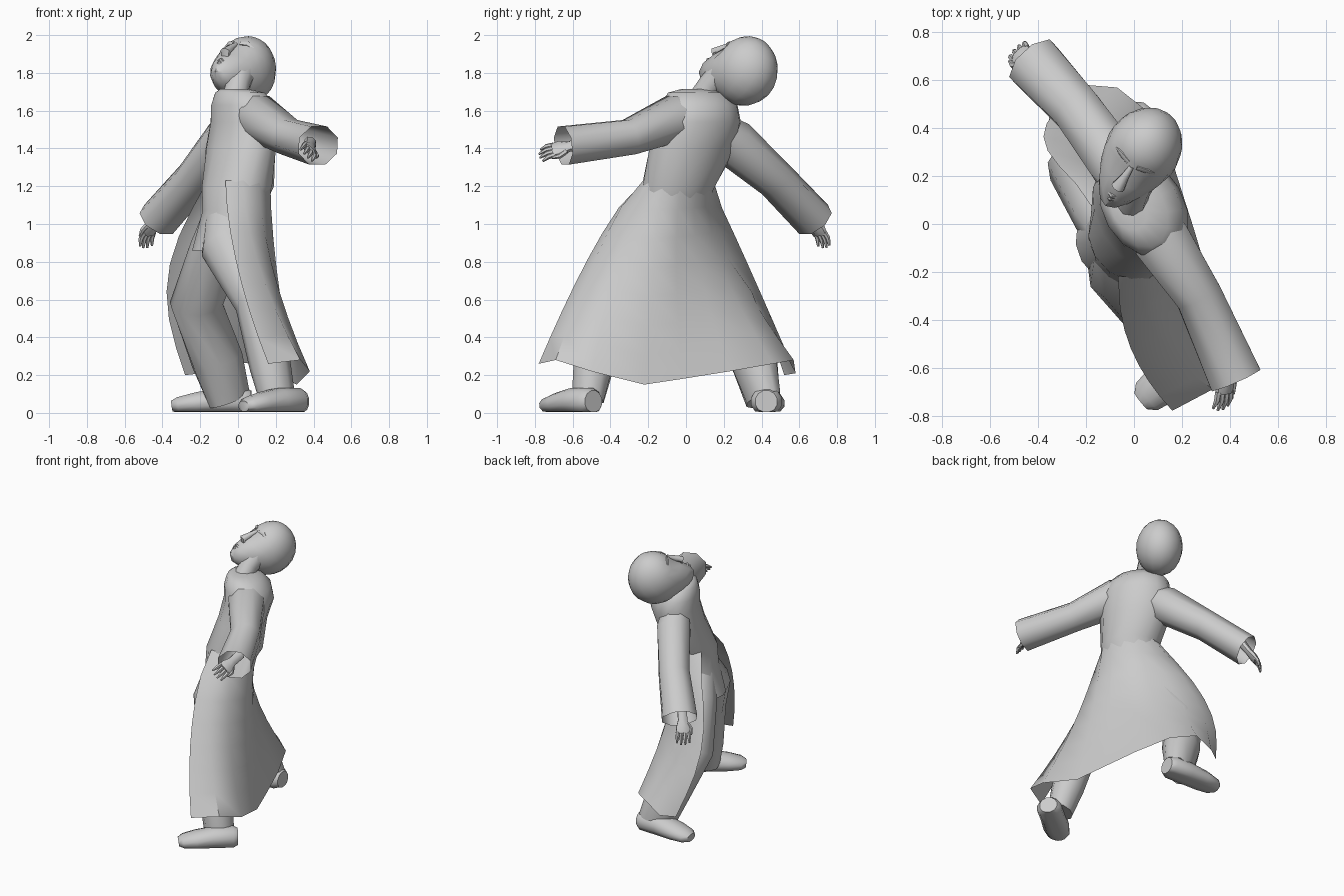
import bpy, bmesh, math
from mathutils import Vector as V

cube = bpy.data.objects.get("Cube")
if cube:
    bpy.data.objects.remove(cube)

grey = bpy.data.materials.new("plain grey")
grey.use_nodes = True
grey.diffuse_color = (0.6, 0.6, 0.6, 1)
grey.node_tree.nodes["Principled BSDF"].inputs["Base Color"].default_value = (0.6, 0.6, 0.6, 1)


def finish(name, bm, angle=50):
    bmesh.ops.recalc_face_normals(bm, faces=bm.faces)
    mesh = bpy.data.meshes.new(name)
    bm.to_mesh(mesh)
    bm.free()
    mesh.materials.append(grey)
    ob = bpy.data.objects.new(name, mesh)
    bpy.context.collection.objects.link(ob)
    bpy.ops.object.select_all(action='DESELECT')
    ob.select_set(True)
    bpy.context.view_layer.objects.active = ob
    bpy.ops.object.shade_smooth_by_angle(angle=math.radians(angle))


def bridge(bm, rings, closed=True):
    n = len(rings[0])
    for a, b in zip(rings, rings[1:]):
        for i in range(n if closed else n - 1):
            j = (i + 1) % n
            bm.faces.new((a[i], a[j], b[j], b[i]))


def loft(bm, path, radii, n=10, up=(0, 0, 1), end=True, floor=None):
    """Loft ellipses of (across, upward) radii along a path."""
    path = [V(p) for p in path]
    rings = []
    for k, (p, (ra, rb)) in enumerate(zip(path, radii)):
        t = (path[min(k + 1, len(path) - 1)] - path[max(k - 1, 0)]).normalized()
        side = t.cross(V(up)).normalized()
        top = side.cross(t)
        ring = []
        for i in range(n):
            a = math.tau * (i + 0.5) / n
            q = p + side * ra * math.cos(a) + top * rb * math.sin(a)
            if floor is not None:
                q.z = max(q.z, floor)
            ring.append(bm.verts.new(q))
        rings.append(ring)
    bridge(bm, rings)
    bm.faces.new(rings[0])
    if end:
        bm.faces.new(rings[-1])


def tube(name, *args, **kwargs):
    bm = bmesh.new()
    loft(bm, *args, **kwargs)
    finish(name, bm)


# Torso: level ellipses turned towards the chest direction
SIDE, FRONT = V((-0.5, 0.86, 0)), V((-0.86, -0.5, 0))
bm = bmesh.new()
rings = []
for x, y, z, depth, width in ((-.02, .06, 1.715, .07, .09), (.01, .06, 1.695, .12, .17),
                              (.03, .07, 1.63, .16, .22), (.04, .07, 1.54, .17, .24),
                              (.015, .035, 1.4, .165, .25), (0, -.04, 1.2, .19, .2),
                              (-.03, -.08, 1.07, .15, .19), (-.09, -.08, .86, .15, .17)):
    rings.append([bm.verts.new(V((x, y, z)) + FRONT * depth * math.cos(math.tau * i / 14)
                               + SIDE * width * math.sin(math.tau * i / 14)) for i in range(14)])
bridge(bm, rings)
bm.faces.new(rings[0])
bm.faces.new(rings[-1])
finish("torso", bm)

# Open coat skirt: waist arc spreading down to the hem, hollow behind the hips
hem = ((.16, -.78, .26), (.33, -.69, .28), (.38, -.5, .22), (.31, -.22, .15), (.25, -.02, .18),
       (.17, .23, .22), (.07, .46, .26), (-.07, .57, .28), (-.19, .58, .21), (-.28, .52, .2))
bm = bmesh.new()
rings = []
for row in range(8):
    t = row / 7
    ring = []
    for c, (hx, hy, hz) in enumerate(hem):
        a = math.radians(-111 + 29 * c)
        w = V((.187 * math.cos(a), -.042 + .187 * math.sin(a), 1.23))
        spread = .73 if c < 4 else 1.5 if c < 8 else .95 if c < 9 else .72
        p = V((w.x + (hx - w.x) * t ** 1.7, w.y + (hy - w.y) * t ** spread, w.z + (hz - w.z) * t))
        p.x -= .175 * math.sin(math.pi * t) * max(0, c - 6) / 3
        if 3 < c < 8:
            p += FRONT * .09 * math.sin(math.pi * t ** .75) * math.sin(math.pi * (c - 3) / 5)
        ring.append(bm.verts.new(p))
    rings.append(ring)
bridge(bm, rings, closed=False)
finish("coat_skirt", bm)

# Sleeves, open at the cuffs
tube("left_sleeve", ((.04, .12, 1.56), (.11, -.06, 1.56), (.27, -.3, 1.46), (.425, -.65, 1.415)),
     ((.08, .08), (.13, .13), (.105, .1), (.12, .11)), 8, end=False)
tube("right_sleeve", ((.02, .08, 1.56), (-.075, .25, 1.43), (-.235, .475, 1.235), (-.42, .675, 1.025)),
     ((.08, .08), (.12, .13), (.11, .105), (.125, .105)), 8, end=False)


# Hands: palm, four fingers and a thumb
def hand(name, wrist, direction, up, thumb_side):
    bm = bmesh.new()
    w, d = V(wrist), V(direction).normalized()
    side = d.cross(V(up)).normalized()
    top = side.cross(d)
    loft(bm, (w - d * .1, w, w + d * .05, w + d * .09),
         ((.035, .03), (.033, .024), (.05, .026), (.046, .02)), 8, up)
    for i in range(4):
        base = w + d * .08 + side * (i - 1.5) * .024
        tip = base + d * (.09 - .012 * abs(i - 1.5)) - top * .02 + side * (i - 1.5) * .005
        loft(bm, (base, (base + tip) / 2 + top * .008, tip),
             ((.014, .014), (.013, .013), (.006, .006)), 6, up)
    base = w + d * .02 + side * thumb_side * .03
    out = side * thumb_side * .025
    loft(bm, (base, base + d * .04 + out, base + d * .08 + out),
         ((.015, .015), (.014, .014), (.006, .006)), 6, up)
    finish(name, bm)


hand("left_hand", (.38, -.62, 1.41), (-.03, -.9, -.2), (.6, 0, .6), -1)
hand("right_hand", (-.445, .675, 1.02), (-.3, .37, -.7), (-.5, .5, .5), -1)

# Legs and shoes
tube("left_leg", ((-.05, -.1, 1.02), (-.05, -.19, .88), (.1, -.41, .58), (.17, -.49, .25), (.21, -.52, .07)),
     ((.13, .13), (.15, .15), (.12, .115), (.11, .11), (.085, .1)), 10, FRONT)
tube("right_leg", ((-.07, -.03, 1.0), (-.12, .05, .85), (-.22, .24, .58), (-.11, .36, .28), (-.045, .41, .07)),
     ((.13, .13), (.14, .14), (.135, .145), (.125, .145), (.085, .125)), 10, FRONT)


def shoe(name, heel, toe):
    h, t = V(heel), V(toe)
    path = [h.lerp(t, f) for f in (0, .08, .4, .7, .92, 1)]
    for p, z in zip(path, (.06, .06, .06, .05, .04, .035)):
        p.z = z
    tube(name, path, ((.06, .06), (.085, .075), (.085, .075), (.09, .06), (.075, .045), (.045, .03)),
         12, floor=.005)


shoe("left_shoe", (.34, -.49, 0), (.03, -.74, 0))
shoe("right_shoe", (.07, .425, 0), (-.35, .44, 0))

# Neck
tube("neck", ((-.02, .08, 1.66), (0, .13, 1.74), (.02, .2, 1.8)), ((.07, .07), (.065, .065), (.08, .08)), 10, FRONT)

# Head: a ball shaped in its own frame, tipped back, with a jutting jaw
F = V((-.42, -.63, .65)).normalized()
R = F.cross(V((0, 0, 1))).normalized()
U = R.cross(F)
centre = V((.035, .307, 1.815))
bm = bmesh.new()
bmesh.ops.create_uvsphere(bm, u_segments=16, v_segments=11, radius=1)
for v in bm.verts:
    x, y, z = v.co
    jaw = 2 * max(0, -z) * max(0, y)
    width = .157 * (1 - .2 * jaw)
    front = y * (.165 if y > 0 else .19) + .085 * jaw
    # Shallow eye sockets either side of the nose
    if y > .6 and 0 < z < .4 and .2 < abs(x) < .6:
        front -= .015
    v.co = centre + R * x * width + F * front + U * (z * .19 - .06 * jaw)
finish("head", bm, 40)


# Face details
def face(r, f, u):
    return centre + R * r + F * f + U * u


tube("nose", (face(0, .15, .05), face(0, .175, 0), face(0, .203, -.045), face(0, .18, -.07)),
     ((.012, .012), (.018, .02), (.03, .024), (.02, .01)), 8, F)
for name, u, r in (("upper_lip", -.108, .011), ("lower_lip", -.128, .012)):
    tube(name, (face(-.04, .185, u - .005), face(0, .208, u), face(.04, .185, u - .005)),
         ((.004, .004), (r, .012), (.004, .004)), 6, F)
for name, s in (("left_brow", -1), ("right_brow", 1)):
    tube(name, (face(s * .02, .146, .06), face(s * .06, .136, .066), face(s * .1, .107, .05)),
         ((.012, .01), (.014, .01), (.006, .006)), 6, F)
